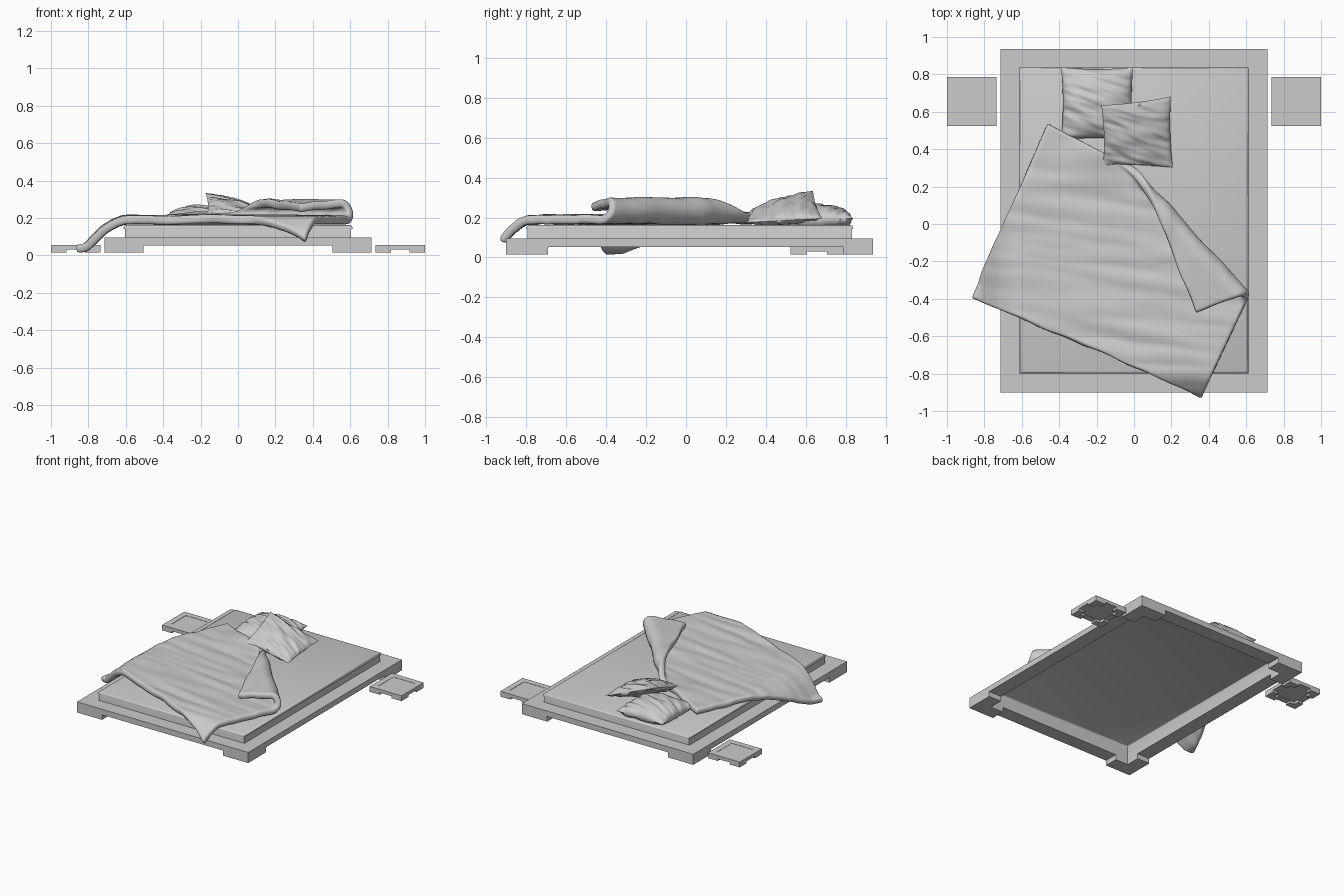
import bpy, bmesh, math
from mathutils import Vector, noise

if "Cube" in bpy.data.objects:
    bpy.data.objects.remove(bpy.data.objects["Cube"])


def make_object(name, bm, smooth=None):
    bmesh.ops.recalc_face_normals(bm, faces=bm.faces)
    me = bpy.data.meshes.new(name)
    bm.to_mesh(me)
    bm.free()
    ob = bpy.data.objects.new(name, me)
    bpy.context.collection.objects.link(ob)
    if smooth:
        bpy.ops.object.select_all(action='DESELECT')
        ob.select_set(True)
        bpy.context.view_layer.objects.active = ob
        bpy.ops.object.shade_smooth_by_angle(angle=math.radians(smooth))
    return ob


def prism(bm, outline, z0, z1):
    lo = [bm.verts.new((x, y, z0)) for x, y in outline]
    hi = [bm.verts.new((x, y, z1)) for x, y in outline]
    n = len(outline)
    bm.faces.new(lo[::-1])
    bm.faces.new(hi)
    for i in range(n):
        bm.faces.new((lo[i], lo[(i + 1) % n], hi[(i + 1) % n], hi[i]))


def grid(bm, nu, nv, func):
    vs = [[bm.verts.new(func(i / nu, j / nv)) for i in range(nu + 1)] for j in range(nv + 1)]
    for j in range(nv):
        for i in range(nu):
            bm.faces.new((vs[j][i], vs[j][i + 1], vs[j + 1][i + 1], vs[j + 1][i]))


def mitred_base(name, cx, cy, hx, hy, rim, leg, z0, z1, z2):
    """Mitred ring of four boards standing on L-shaped corner feet."""
    bm = bmesh.new()
    out = [(-hx, -hy), (hx, -hy), (hx, hy), (-hx, hy)]
    inn = [(math.copysign(hx - rim, x), math.copysign(hy - rim, y)) for x, y in out]
    for i in range(4):
        k = (i + 1) % 4
        board = [out[i], out[k], inn[k], inn[i]]
        prism(bm, [(cx + x, cy + y) for x, y in board], z1, z2)
    for sx, sy in ((1, 1), (-1, 1), (1, -1), (-1, -1)):
        foot = [(0, 0), (leg, 0), (leg, rim), (rim, rim), (rim, leg), (0, leg)]
        prism(bm, [(cx + sx * (hx - a), cy + sy * (hy - b)) for a, b in foot], z0, z1)
    return make_object(name, bm)


# Bed frame
mitred_base("bed_frame", 0, 0.0175, 0.715, 0.9175, 0.105, 0.21, 0.015, 0.053, 0.095)

# Bedside tables with a slightly recessed panel
for side, s in (("left", -1), ("right", 1)):
    mitred_base(side + "_bedside_table", s * 0.867, 0.655, 0.133, 0.132, 0.044, 0.083,
                0.015, 0.03, 0.055)
    bm = bmesh.new()
    x, y, h = s * 0.867, 0.655, 0.0895
    prism(bm, [(x - h, y - h), (x + h, y - h), (x + h, y + h), (x - h, y + h)], 0.035, 0.053)
    make_object(side + "_bedside_panel", bm)


# Mattress and fitted sheet, both open underneath
def shell(name, hx, y0, y1, z0, z1, r):
    bm = bmesh.new()
    cy, hy = (y0 + y1) / 2, (y1 - y0) / 2
    rings = [(0, z0), (0, z1 - r), (0.3 * r, z1 - 0.3 * r), (r, z1)]
    loops = []
    for inset, z in rings:
        a, b = hx - inset, hy - inset
        loops.append([bm.verts.new((sx * a, cy + sy * b, z))
                      for sx, sy in ((-1, -1), (1, -1), (1, 1), (-1, 1))])
    for lo, hi in zip(loops, loops[1:]):
        for i in range(4):
            bm.faces.new((lo[i], lo[(i + 1) % 4], hi[(i + 1) % 4], hi[i]))
    bm.faces.new(loops[-1])
    return make_object(name, bm, 50)


shell("mattress", 0.605, -0.792, 0.83, 0.055, 0.152, 0.008)
shell("fitted_sheet", 0.611, -0.798, 0.836, 0.142, 0.162, 0.012)


# Pillows: two bulging faces joined along a pinched seam
def pillow(name, corners, half, floor, seed, wrinkle):
    a, b, c, d = [Vector(p) for p in corners]
    normal = (b - a).cross(d - a).normalized()
    bm = bmesh.new()
    for s in (1, -1):
        def point(u, v):
            p = a.lerp(b, u).lerp(d.lerp(c, u), v)
            fu, fv = 4 * u * (1 - u), 4 * v * (1 - v)
            bulge = (fu * fv) ** 0.5
            # sides pull in a little between the corners
            p += (b - a) * (0.5 - u) * 0.05 * fv + (d - a) * (0.5 - v) * 0.05 * fu
            crease = noise.noise((u * 3 + seed, v * 13 + u * 5, s)) * wrinkle * min(1, 3 * bulge)
            p += normal * (s * half * bulge + crease)
            p.z = max(p.z, floor)
            return p
        grid(bm, 36, 36, point)
    bmesh.ops.remove_doubles(bm, verts=bm.verts, dist=0.0005)
    make_object(name, bm, 60)


pillow("flat_pillow", [(-0.39, 0.45, 0.185), (0.0, 0.45, 0.185), (-0.005, 0.838, 0.195),
                       (-0.39, 0.838, 0.195)], 0.075, 0.155, 3, 0.012)
pillow("leaning_pillow", [(-0.165, 0.31, 0.22), (0.208, 0.302, 0.175), (0.198, 0.682, 0.195),
                          (-0.175, 0.635, 0.335)], 0.05, 0.155, 9, 0.014)

# Blanket: a quilt laid askew, one corner rolled back over a slanting fold line
P0, C = Vector((-0.465, 0.535)), Vector((0.76, -0.08))
P3, P4 = Vector((0.365, -0.92)), Vector((-0.868, -0.395))
FOLD_A, FOLD_B = Vector((-0.04, 0.32)), Vector((0.61, -0.385))
AXIS = (FOLD_B - FOLD_A).normalized()
NORMAL = Vector((-AXIS.y, AXIS.x))
R = 0.045
DROP = [(0, 0.19), (0.05, 0.172), (0.11, 0.135), (0.2, 0.042), (0.26, 0.034)]


def drape(x, y):
    d = max(-0.61 - x, 1.3 * (-0.79 - y), 0)
    for (d0, z0), (d1, z1) in zip(DROP, DROP[1:]):
        if d <= d1:
            break
    z = z0 + (z1 - z0) * min(1, (d - d0) / (d1 - d0))
    # raised where it rests on the pillow edge
    return z + 0.025 * math.exp(-((x + 0.2) ** 2 + (y - 0.4) ** 2) / 0.02)


def quilt(u, v):
    p = P4.lerp(P3, u).lerp(P0.lerp(C, u), v)
    wob = noise.noise((p.x * 5, p.y * 5, 2.0)) * 0.012
    wave = noise.noise((p.x * 2.2, p.y * 15 + p.x * 2, 7.0)) * 0.010
    s = (p - FOLD_A).dot(NORMAL) + R
    lift = 0
    if s > 0:
        base = p - NORMAL * s
        if s < math.pi * R:
            shift, lift = R * math.sin(s / R), R * (1 - math.cos(s / R))
        else:
            extra = s - math.pi * R
            shift = -extra
            lift = 2 * R * (1 - 0.35 * min(1, extra / 0.25))
        p = base + NORMAL * shift
    return Vector((p.x + wob * 0.5, p.y + wob, drape(p.x, p.y) + lift + wave))


bm = bmesh.new()
grid(bm, 64, 56, quilt)
blanket = make_object("blanket", bm, 80)
solid = blanket.modifiers.new("thickness", 'SOLIDIFY')
solid.thickness = 0.045
solid.offset = 0
sub = blanket.modifiers.new("soften", 'SUBSURF')
sub.levels = sub.render_levels = 1
